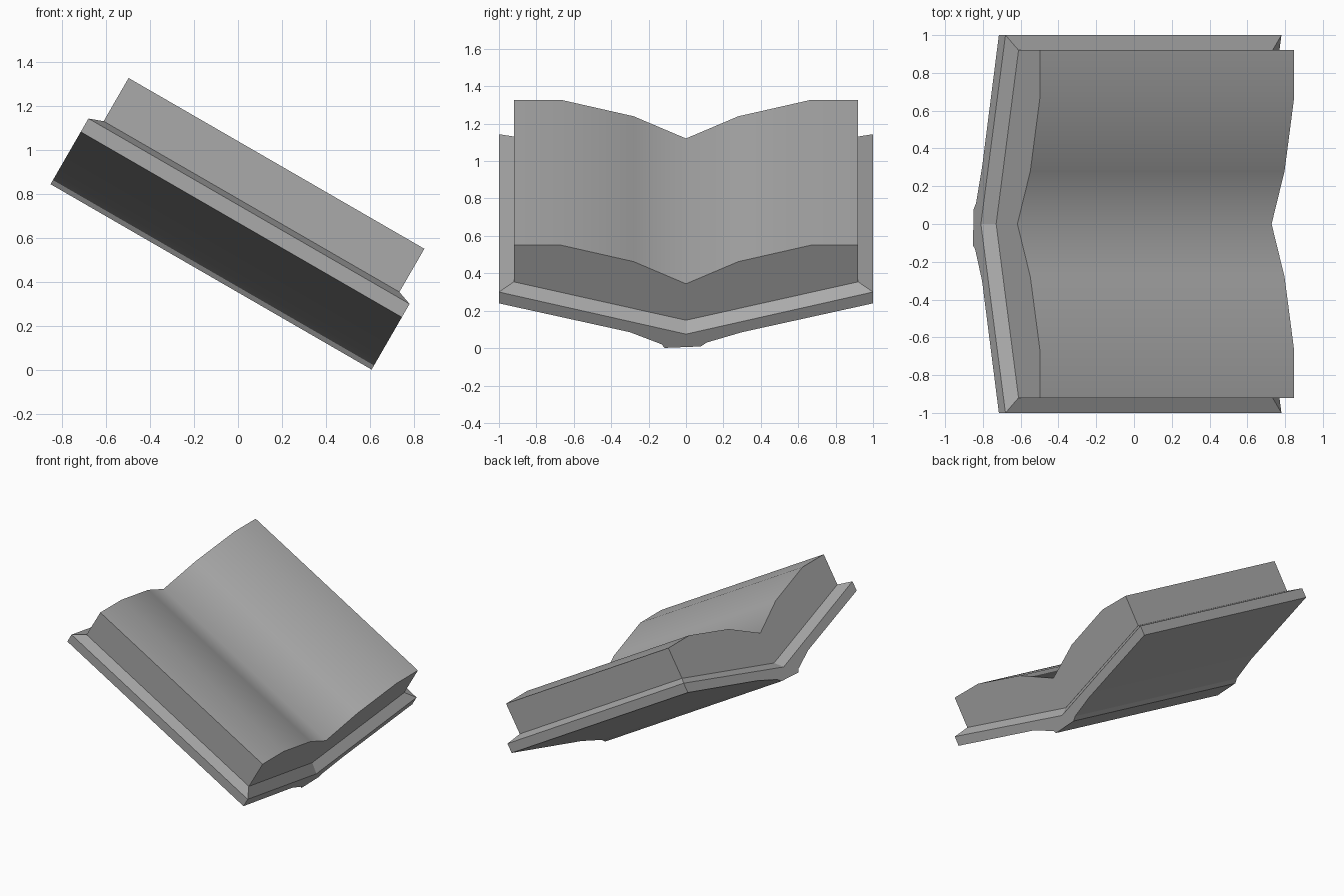
import bpy, bmesh, math
from mathutils import Matrix

cube = bpy.data.objects.get("Cube")
if cube:
    bpy.data.objects.remove(cube, do_unlink=True)

TILT = Matrix.Rotation(math.radians(30), 4, 'Y')

grey = bpy.data.materials.new("plain grey")
grey.use_nodes = True
colour = (0.40, 0.40, 0.40, 1)
grey.diffuse_color = colour
grey.node_tree.nodes["Principled BSDF"].inputs["Base Color"].default_value = colour


def prism(profile, x0, x1):
    """Cross-section in (y, z) extruded along x."""
    bm = bmesh.new()
    face = bm.faces.new([bm.verts.new((x0, y, z)) for y, z in profile])
    new = bmesh.ops.extrude_face_region(bm, geom=[face])["geom"]
    for v in new:
        if isinstance(v, bmesh.types.BMVert):
            v.co.x = x1
    bmesh.ops.recalc_face_normals(bm, faces=bm.faces)
    return bm


def finish(name, bm, angle):
    """Tilt the part, make an object of it and shade it."""
    bm.transform(TILT)
    mesh = bpy.data.meshes.new(name)
    bm.to_mesh(mesh)
    bm.free()
    mesh.materials.append(grey)
    ob = bpy.data.objects.new(name, mesh)
    bpy.context.collection.objects.link(ob)
    bpy.ops.object.select_all(action='DESELECT')
    ob.select_set(True)
    bpy.context.view_layer.objects.active = ob
    bpy.ops.object.shade_smooth_by_angle(angle=math.radians(angle))
    return ob


# Shallow V cover with a slightly uneven spine underneath
cover = prism([(-1, 0.65), (-1, 0.58), (-0.30, 0.402), (-0.13, 0.327), (-0.115, 0.305),
               (0.08, 0.314), (0.11, 0.338), (0.30, 0.402), (1, 0.58), (1, 0.65), (0, 0.39)],
              -1.161, 0.526)
cover.normal_update()

# Sloped rim rising from the cover's edge to the page block
top = [f for f in cover.faces if f.normal.z > 0.5]
bmesh.ops.inset_region(cover, faces=top, thickness=0.07, use_even_offset=True)
for v in {v for f in top for v in f.verts}:
    v.co.x = -1.095 if v.co.x < 0 else 0.458
    side = 0 if abs(v.co.y) < 0.3 else math.copysign(1, v.co.y)
    v.co.y = 0.92 * side
    v.co.z = 0.674 if side else 0.437
bmesh.ops.delete(cover, geom=top, context='FACES')
finish("book_cover", cover, 20)

# Page block with two curved halves meeting in the middle
half = [(0.28, 0.799), (0.67, 0.901), (0.92, 0.901), (0.92, 0.674)]
mirrored = [(-y, z) for y, z in reversed(half)]
pages = prism([(0, 0.662)] + half + [(0, 0.437)] + mirrored, -1.095, 0.459)
finish("page_block", pages, 60)
